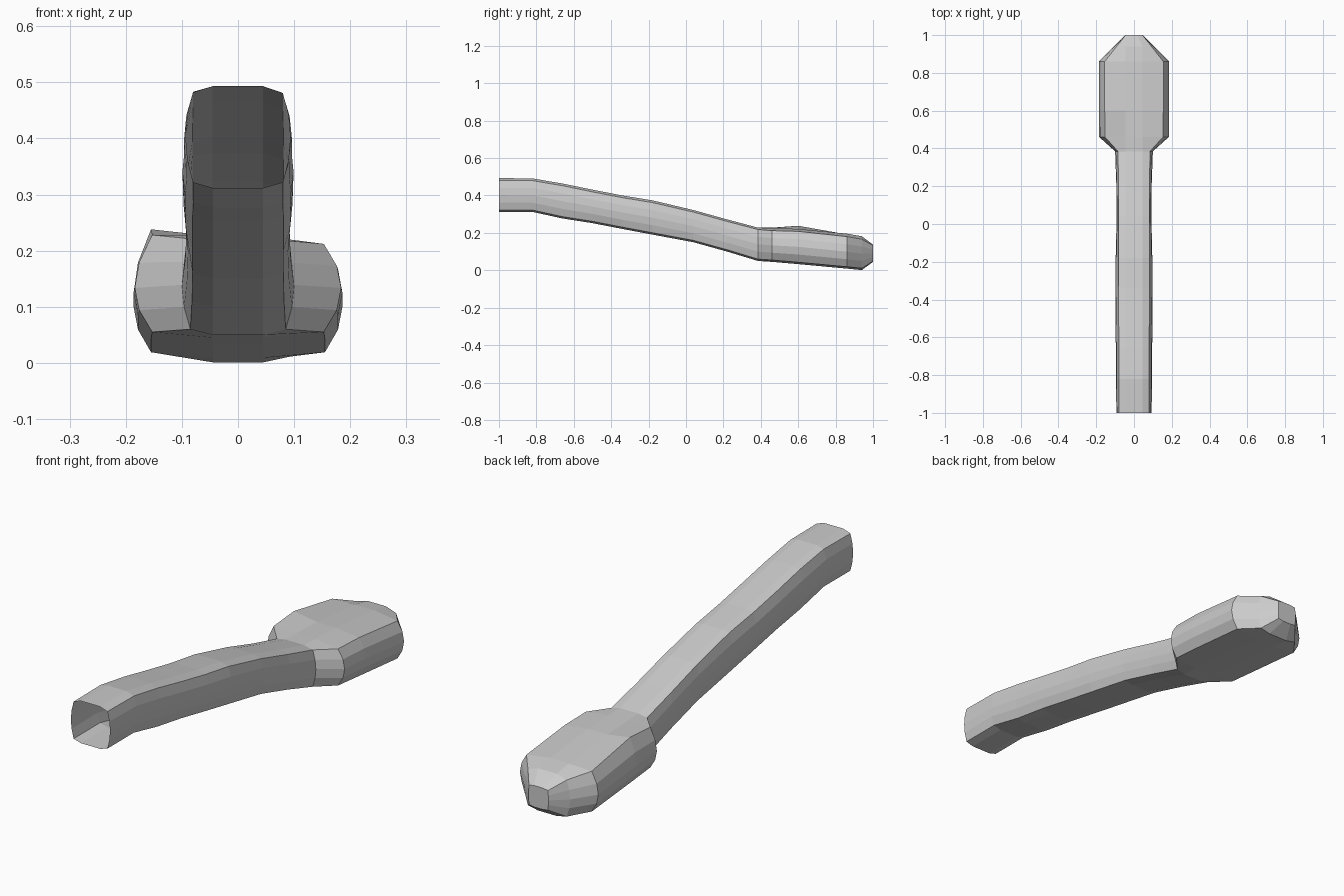
import bpy, bmesh

if "Cube" in bpy.data.objects:
    bpy.data.objects.remove(bpy.data.objects["Cube"])

# stations: y, corner half-width, side half-width, bottom z, top z, crown, lift of left top corner
STATIONS = [
    (-1.00, .080, .093, .312, .493, .012, .000),
    (-.82, .080, .096, .312, .491, .012, .004),
    (-.66, .080, .096, .277, .464, .012, .006),
    (-.50, .081, .099, .252, .431, .012, .006),
    (-.34, .081, .098, .221, .400, .012, .006),
    (-.18, .081, .097, .191, .374, .012, .008),
    (.04, .081, .092, .150, .322, .011, .006),
    (.22, .082, .094, .100, .272, .011, .003),
    (.385, .085, .100, .050, .228, .010, .003),
    (.46, .153, .184, .045, .226, .014, .016),
    (.60, .155, .186, .033, .221, .013, .030),
    (.86, .155, .186, .009, .196, .016, .012),
    (.94, .092, .108, .001, .182, .016, .002),
    (1.0, .045, .047, .045, .137, .004, .000),
]


def section(y, c, b, zb, zt, crown, lift):
    """Barrel-sided cross-section with a shallow crown at top and bottom."""
    lo, hi = zb + min(crown, .01), zt - crown
    mid = c + (b - c) * .75
    half = [(.045 if c > .05 else .02, zb), (c, lo), (mid, lo + (hi - lo) * .25),
            (b, (lo + hi) / 2), (mid, lo + (hi - lo) * .75), (c, hi),
            (.045 if c > .05 else .02, zt)]
    right = [(x, y, z) for x, z in half]
    left = [(-x, y, z + (lift if i == 5 else lift * .4 if i == 4 else 0))
            for i, (x, z) in enumerate(half)]
    return right + left[::-1]


# handle and flared head lofted as one shell, open at the handle end
bm = bmesh.new()
rings = [[bm.verts.new(p) for p in section(*s)] for s in STATIONS]
n = len(rings[0])
for a, b in zip(rings, rings[1:]):
    for i in range(n):
        j = (i + 1) % n
        bm.faces.new((a[i], b[i], b[j], a[j]))
bm.faces.new(rings[-1])  # blunt tip
bmesh.ops.recalc_face_normals(bm, faces=bm.faces)
tip = max(bm.faces, key=lambda f: f.calc_center_median().y)
if tip.normal.y < 0:
    bmesh.ops.reverse_faces(bm, faces=bm.faces)

mesh = bpy.data.meshes.new("handle_and_head")
bm.to_mesh(mesh)
bm.free()
obj = bpy.data.objects.new("handle_and_head", mesh)
bpy.context.collection.objects.link(obj)
